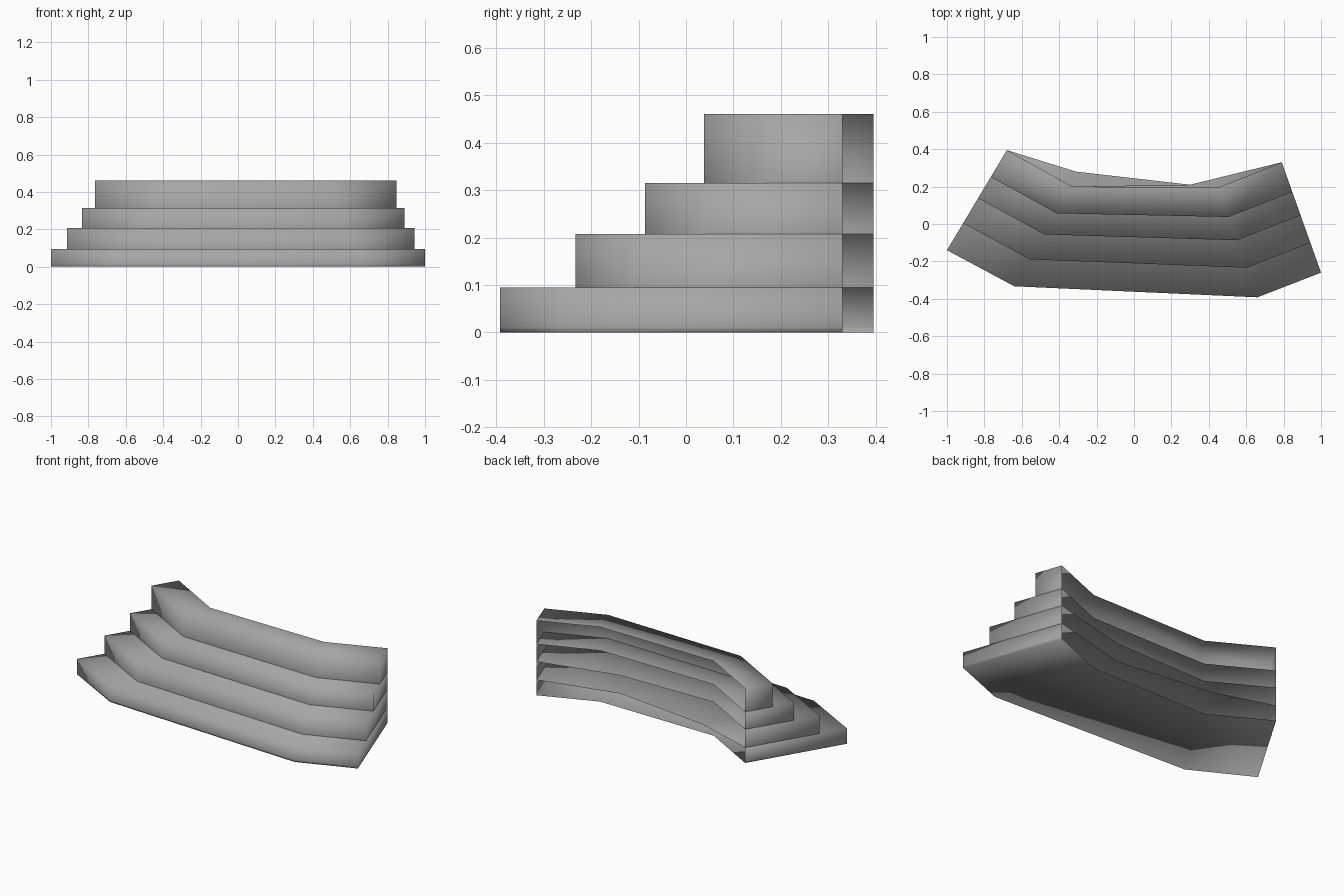
import bpy
from mathutils import Vector

cube = bpy.data.objects.get("Cube")
if cube:
    bpy.data.objects.remove(cube, do_unlink=True)

grey = bpy.data.materials.new("stone_grey")
grey.use_nodes = True
colour = (0.38, 0.38, 0.38, 1)
grey.diffuse_color = colour
grey.node_tree.nodes["Principled BSDF"].inputs["Base Color"].default_value = colour

# Plan outlines of the whole flight, from right end to left end
front = [Vector(p) for p in ((-1, -.14), (-.64, -.333), (.66, -.392), (1, -.26))]
back = [Vector(p) for p in ((-.68, .395), (-.33, .2), (.45, .195), (.79, .33))]
long_back = [back[0], Vector((-.31, .28)), Vector((.3, .21)), back[3]]
spur_back = [back[0], back[1], long_back[2], back[3]]


def make_step(name, inset, levels, rear, floor=False):
    """Open-backed step: curved riser with end walls, tread and optional floor."""
    nose = [f.lerp(b, inset) for f, b in zip(front, back)]
    verts, faces = [], []
    for z in levels:
        edge = rear if z == levels[-1] else back
        verts += [(p.x, p.y, z) for p in nose + edge]
    n = len(nose)
    path = [n, *range(n), 2 * n - 1]
    rows = len(levels)
    # Riser and end walls
    for r in range(rows - 1):
        lo, hi = r * 2 * n, (r + 1) * 2 * n
        for a, b in zip(path, path[1:]):
            faces.append((lo + a, lo + b, hi + b, hi + a))
    # Tread and floor
    top = (rows - 1) * 2 * n
    for i in range(n - 1):
        quad = (i, i + 1, n + i + 1, n + i)
        faces.append(tuple(top + v for v in quad))
        if floor:
            faces.append(quad[::-1])
    mesh = bpy.data.meshes.new(name)
    mesh.from_pydata(verts, [], faces)
    mesh.materials.append(grey)
    mesh.shade_smooth()
    obj = bpy.data.objects.new(name, mesh)
    bpy.context.collection.objects.link(obj)


make_step("bottom_step", 0, (0, .012, .095), long_back, floor=True)
make_step("second_step", .27, (.095, .207), spur_back)
make_step("third_step", .52, (.207, .315), back)
make_step("top_step", .732, (.315, .46), back)
